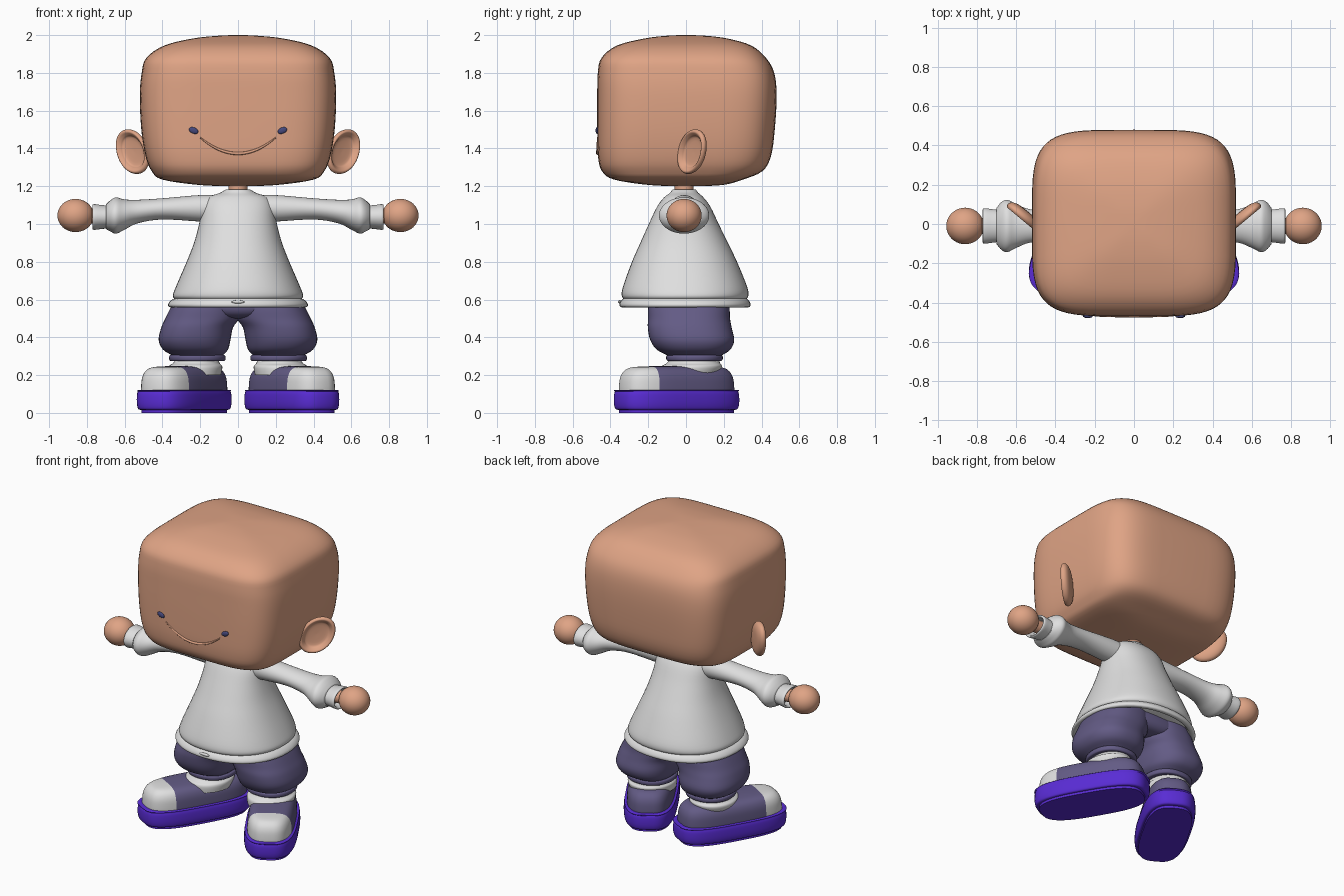
import bpy, bmesh, math
from mathutils import Vector

if "Cube" in bpy.data.objects:
    bpy.data.objects.remove(bpy.data.objects["Cube"])


def material(name, *rgb):
    mat = bpy.data.materials.new(name)
    mat.use_nodes = True
    mat.diffuse_color = (*rgb, 1)
    mat.node_tree.nodes["Principled BSDF"].inputs["Base Color"].default_value = (*rgb, 1)
    return mat


SKIN = material("skin", .74, .37, .235)
WHITE = material("white cloth", .74, .74, .74)
PLUM = material("dusky purple cloth", .125, .105, .235)
VIOLET = material("violet rubber", .1, .025, .66)
INK = material("dark blue eye", .06, .065, .2)


def upright(h, a, b):
    return a, b, h


def sideways(h, a, b):
    return h, a, b


def finish(obj, *mats):
    for mat in mats:
        obj.data.materials.append(mat)
    for poly in obj.data.polygons:
        poly.use_smooth = True
    obj.data.set_sharp_from_angle(angle=math.radians(45))
    return obj


def resample(rings, steps=4):
    """Smooth curve through the ring parameters."""
    pts = [Vector(r) for r in rings]
    out = []
    for i in range(len(pts) - 1):
        p, q, r, s = (pts[max(0, min(len(pts) - 1, i + k))] for k in (-1, 0, 1, 2))
        for j in range(steps):
            t = j / steps
            out.append(q + (r - p) * (t / 2) + (p * 2 - q * 5 + r * 4 - s) * (t * t / 2)
                       + (q * 3 - p - r * 3 + s) * (t ** 3 / 2))
    return out + [pts[-1]]


def loft(name, rings, mat, power=2, place=upright, sides=(0,), n=48):
    """Skin superellipse rings (height, centre a, radius a, centre b, radius b)."""
    made = []
    for side in sides:
        bm, loops = bmesh.new(), []
        for h, ca, ra, cb, rb in resample(rings):
            loop = []
            for k in range(n):
                c, s = math.cos(math.tau * k / n), math.sin(math.tau * k / n)
                a = ca + ra * math.copysign(abs(c) ** (2 / power), c)
                b = cb + rb * math.copysign(abs(s) ** (2 / power), s)
                x, y, z = place(h, a, b)
                loop.append(bm.verts.new((x * (side or 1), y, z)))
            loops.append(loop)
        for low, high in zip(loops, loops[1:]):
            for k in range(n):
                m = (k + 1) % n
                bm.faces.new((low[k], low[m], high[m], high[k]))
        bm.faces.new(loops[0])
        bm.faces.new(loops[-1])
        bmesh.ops.recalc_face_normals(bm, faces=bm.faces)
        label = {0: "", 1: "left_", -1: "right_"}[side] + name
        mesh = bpy.data.meshes.new(label)
        bm.to_mesh(mesh)
        bm.free()
        obj = bpy.data.objects.new(label, mesh)
        bpy.context.collection.objects.link(obj)
        made.append(finish(obj, mat))
    return made


def ball(name, mat, loc, size, tilt=0):
    bpy.ops.mesh.primitive_uv_sphere_add(segments=40, ring_count=24, radius=1,
                                         location=loc, rotation=(0, tilt, 0))
    obj = bpy.context.object
    obj.name, obj.scale = name, size
    return finish(obj, mat)


BOTH = (1, -1)

# Head: boxy with a domed top
loft("head", [
    (1.2, 0, .01, 0, .01), (1.206, 0, .2, 0, .19), (1.235, 0, .4, -.04, .34),
    (1.28, 0, .457, -.02, .425), (1.36, 0, .49, -.008, .458), (1.5, 0, .512, 0, .47),
    (1.68, 0, .52, .005, .475), (1.8, 0, .51, 0, .467), (1.88, 0, .485, -.012, .435),
    (1.945, 0, .39, -.01, .355), (1.982, 0, .24, 0, .22), (1.997, 0, .1, 0, .1),
    (2, 0, .01, 0, .01)], SKIN, 4.5, n=64)
loft("neck", [(1.1, 0, .05, -.01, .05), (1.22, 0, .05, -.01, .05)], SKIN)


# Ears: dished discs, swept back and leaning outward
def ear_place(d, u, v):
    u += .25 * v
    return .555 + u * .77 + d * .64, .035 + u * .64 - d * .77, 1.383 + v


EAR = [(-.032, .02), (-.028, .6), (-.015, .9), (.004, 1), (.018, .95),
       (.02, .86), (.008, .74), (-.006, .6), (-.01, .02)]
loft("ear", [(d, 0, .105 * s, 0, .118 * s) for d, s in EAR], SKIN, 2.1, ear_place, BOTH)

# Face
for s in BOTH:
    ball("left_eye" if s > 0 else "right_eye", INK, (s * .235, -.47, 1.495),
         (.026, .009, .016), -s * .4)
curve = bpy.data.curves.new("smile", "CURVE")
curve.dimensions, curve.bevel_depth, curve.bevel_resolution = "3D", .008, 2
line = curve.splines.new("POLY")
line.points.add(24)
for i, pt in enumerate(line.points):
    t = i / 12 - 1
    pt.co = (.2 * t, -.468, 1.373 + .085 * t * t, 1)
    pt.radius = 1 - .6 * t * t
smile = bpy.data.objects.new("smile", curve)
curve.materials.append(SKIN)
bpy.context.collection.objects.link(smile)

# Shirt, with a flared hollow hem
loft("shirt", [
    (.6, 0, .33, -.005, .32), (.62, 0, .345, -.005, .335), (.67, 0, .328, -.005, .328),
    (.8, 0, .272, -.008, .278), (.9, 0, .233, -.01, .232), (1, 0, .206, -.012, .185),
    (1.09, 0, .19, -.012, .142), (1.14, 0, .16, -.012, .105), (1.165, 0, .095, -.01, .075),
    (1.183, 0, .062, -.01, .06), (1.175, 0, .045, -.01, .045)], WHITE, 2.2)
loft("shirt_hem", [
    (.612, 0, .32, -.005, .315), (.598, 0, .352, -.005, .335), (.575, 0, .37, -.005, .347),
    (.56, 0, .362, -.005, .34), (.565, 0, .335, -.005, .315), (.61, 0, .31, -.005, .29)],
    WHITE, 2.2)
ball("hem_tab", WHITE, (0, -.35, .588), (.035, .009, .009))

# Sleeves, cuffs and hands
loft("sleeve", [
    (.1, -.01, .075, 1.08, .07), (.2, -.01, .075, 1.083, .07), (.4, -.01, .075, 1.08, .056),
    (.53, -.01, .085, 1.066, .062), (.6, -.01, .112, 1.05, .08), (.645, -.01, .133, 1.045, .096),
    (.675, -.01, .122, 1.043, .083), (.7, -.01, .092, 1.038, .064)], WHITE, 2, sideways, BOTH)
loft("cuff", [
    (.68, -.01, .08, 1.037, .06), (.72, -.01, .085, 1.037, .063), (.765, -.01, .09, 1.037, .068),
    (.765, -.01, .075, 1.037, .056), (.72, -.01, .065, 1.037, .048)],
    WHITE, 2, sideways, BOTH)
loft("wrist", [(.7, -.01, .04, 1.04, .04), (.8, -.01, .04, 1.043, .04)],
     SKIN, 2, sideways, BOTH)
for s in BOTH:
    ball("left_hand" if s > 0 else "right_hand", SKIN, (s * .86, -.01, 1.045),
         (.096, .093, .088))

# Baggy trousers
loft("trouser_leg", [
    (.29, .215, .12, .045, .12), (.305, .215, .135, .045, .145), (.335, .225, .172, .04, .195),
    (.385, .23, .19, .033, .222), (.45, .217, .19, .02, .222), (.5, .19, .195, .016, .217),
    (.56, .172, .183, .015, .215), (.64, .15, .16, .015, .2)], PLUM, 2.4, sides=BOTH)
loft("trouser_cuff", [
    (.31, .215, .12, .045, .12), (.305, .215, .145, .045, .145), (.29, .215, .15, .045, .15),
    (.275, .215, .142, .045, .142), (.28, .215, .11, .045, .11)], PLUM, 2.2, sides=BOTH)
loft("trouser_seat", [
    (.5, 0, .1, .015, .12), (.515, 0, .2, .015, .18), (.56, 0, .3, .015, .205),
    (.64, 0, .29, .015, .19)], PLUM, 2.6)

# Socks
loft("sock", [
    (.2, .225, .135, .02, .15), (.245, .225, .142, .03, .16), (.265, .22, .122, .04, .14),
    (.31, .215, .105, .045, .12)], WHITE, sides=BOTH)

# Shoes, toes turned out
TURN = math.radians(30)
TOE = Vector((math.sin(TURN), -math.cos(TURN), 0))


def shoe_place(h, a, t):
    x, y, _ = Vector((.285, -.05, 0)) + TOE * t + Vector((-TOE.y, TOE.x, 0)) * a
    return x, y, h


def shoe_rings(rows):
    return [(h, 0, a, 0, t) for h, a, t in rows]


loft("tread", shoe_rings([(0, .14, .325), (.03, .14, .325)]), VIOLET, 3, shoe_place, BOTH)
loft("sole", shoe_rings([
    (.016, .142, .33), (.022, .154, .345), (.05, .16, .352), (.09, .16, .352),
    (.112, .156, .347), (.122, .145, .335), (.122, .05, .1)]),
    VIOLET, 3, shoe_place, BOTH)
uppers = loft("shoe_upper", shoe_rings([
    (.1, .142, .326), (.14, .142, .326), (.19, .137, .318), (.225, .12, .295),
    (.242, .09, .25), (.248, .04, .12), (.249, .005, .01)]), PLUM, 3, shoe_place, BOTH)

# White toe caps, cut across the upper
for side, obj in zip(BOTH, uppers):
    obj.data.materials.append(WHITE)
    flip = Vector((side, 1, 1))
    seam, normal = Vector(shoe_place(0, 0, .18)) * flip, TOE * flip
    bm = bmesh.new()
    bm.from_mesh(obj.data)
    bmesh.ops.bisect_plane(bm, geom=bm.verts[:] + bm.edges[:] + bm.faces[:],
                           plane_co=seam, plane_no=normal)
    for face in bm.faces:
        face.material_index = int((face.calc_center_median() - seam).dot(normal) > 0)
    bm.to_mesh(obj.data)
    bm.free()
